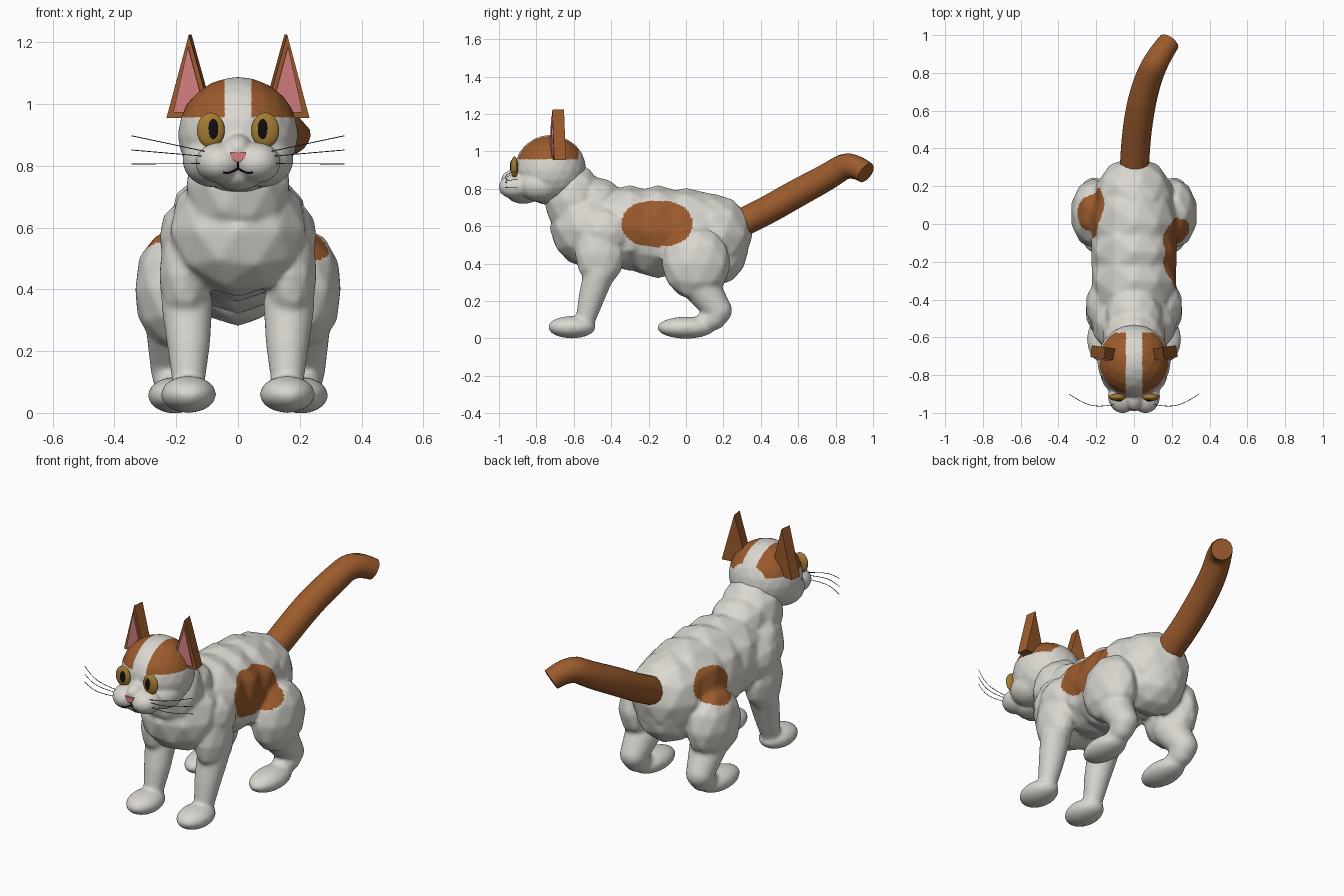
import bpy, bmesh
from math import radians
from mathutils import Matrix, Vector
from mathutils.bvhtree import BVHTree

cube = bpy.data.objects.get("Cube")
if cube:
    bpy.data.objects.remove(cube, do_unlink=True)


def material(name, rgb):
    m = bpy.data.materials.new(name)
    m.use_nodes = True
    m.diffuse_color = (*rgb, 1)
    m.node_tree.nodes["Principled BSDF"].inputs["Base Color"].default_value = (*rgb, 1)
    return m


white = material("white fur", (0.70, 0.68, 0.63))
orange = material("orange fur", (0.33, 0.105, 0.026))
pink = material("pink skin", (0.66, 0.21, 0.21))
gold = material("gold eye", (0.37, 0.20, 0.033))
black = material("black", (0.005, 0.005, 0.005))
grey = material("dark whisker", (0.05, 0.05, 0.05))


def make_object(name, bm, *mats):
    mesh = bpy.data.meshes.new(name)
    bmesh.ops.recalc_face_normals(bm, faces=bm.faces)
    bm.to_mesh(mesh)
    bm.free()
    for m in mats:
        mesh.materials.append(m)
    ob = bpy.data.objects.new(name, mesh)
    bpy.context.collection.objects.link(ob)
    return ob


def blob(bm, centre, radii, detail=2):
    mat = Matrix.Translation(centre) @ Matrix.Diagonal((*radii, 1))
    bmesh.ops.create_icosphere(bm, subdivisions=detail, radius=1, matrix=mat)


def limb(bm, points, steps=6):
    """Chain of balls through (centre, radius) stations."""
    for (a, ra), (b, rb) in zip(points, points[1:]):
        for i in range(steps + 1):
            t = i / steps
            r = ra + (rb - ra) * t
            blob(bm, Vector(a).lerp(Vector(b), t), (r, r, r), 3)


def fuse(ob, voxel, passes, rule):
    """Merge overlapping volumes to one skin and mark the orange faces."""
    bpy.ops.object.select_all(action="DESELECT")
    bpy.context.view_layer.objects.active = ob
    ob.select_set(True)
    remesh = ob.modifiers.new("skin", "REMESH")
    remesh.mode = "VOXEL"
    remesh.voxel_size = voxel
    soften = ob.modifiers.new("soften", "SMOOTH")
    soften.factor, soften.iterations = 0.5, passes
    for mod in ("skin", "soften"):
        bpy.ops.object.modifier_apply(modifier=mod)
    for p in ob.data.polygons:
        p.use_smooth = True
        p.material_index = int(rule(p.center))


def tube(name, points, radius, mat, taper=None, kind="POLY", sides=2):
    cu = bpy.data.curves.new(name, "CURVE")
    cu.dimensions = "3D"
    cu.bevel_depth, cu.bevel_resolution = radius, sides
    cu.use_fill_caps = True
    sp = cu.splines.new(kind)
    sp.points.add(len(points) - 1)
    for i, (q, p) in enumerate(zip(sp.points, points)):
        q.co = (*p, 1)
        q.radius = taper[i] if taper else 1
    if kind == "NURBS":
        sp.order_u, sp.use_endpoint_u, sp.resolution_u = 3, True, 6
    cu.materials.append(mat)
    ob = bpy.data.objects.new(name, cu)
    bpy.context.collection.objects.link(ob)


def plate(name, outline, front, back, mat):
    """Outline in x and z, extruded along y."""
    bm = bmesh.new()
    face = bm.faces.new([bm.verts.new((x, front, z)) for x, z in outline])
    ext = bmesh.ops.extrude_face_region(bm, geom=[face])
    moved = [v for v in ext["geom"] if isinstance(v, bmesh.types.BMVert)]
    bmesh.ops.translate(bm, verts=moved, vec=(0, back - front, 0))
    return make_object(name, bm, mat)


def ball(name, centre, radii, mat):
    bm = bmesh.new()
    blob(bm, centre, radii, 4)
    make_object(name, bm, mat).data.shade_smooth()


SIDES = (("left", 1), ("right", -1))

# Body: neck, nape, chest, barrel, rump, then legs and paws
bm = bmesh.new()
blob(bm, (0, -0.60, 0.74), (0.175, 0.16, 0.20))
blob(bm, (0, -0.49, 0.74), (0.155, 0.16, 0.125))
blob(bm, (0, -0.52, 0.59), (0.23, 0.21, 0.215))
blob(bm, (0, -0.30, 0.59), (0.235, 0.26, 0.23))
blob(bm, (0, -0.15, 0.57), (0.238, 0.26, 0.25))
blob(bm, (0, 0.0, 0.57), (0.235, 0.30, 0.235))
blob(bm, (0, 0.14, 0.555), (0.215, 0.218, 0.222))
blob(bm, (0, 0.16, 0.47), (0.18, 0.175, 0.19))
for _, s in SIDES:
    blob(bm, (s * 0.15, -0.43, 0.57), (0.108, 0.15, 0.13))
    blob(bm, (s * 0.17, -0.46, 0.45), (0.088, 0.135, 0.18))
    limb(bm, [((s * 0.165, -0.465, 0.35), 0.084), ((s * 0.16, -0.505, 0.22), 0.07),
              ((s * 0.16, -0.54, 0.09), 0.052)])
    blob(bm, (s * 0.16, -0.61, 0.06), (0.09, 0.128, 0.06), 3)
    blob(bm, (s * 0.215, 0.055, 0.40), (0.123, 0.187, 0.20))
    limb(bm, [((s * 0.20, 0.08, 0.28), 0.10), ((s * 0.21, 0.172, 0.15), 0.075),
              ((s * 0.21, 0.15, 0.11), 0.066), ((s * 0.205, 0.06, 0.06), 0.05)])
    blob(bm, (s * 0.205, 0.0, 0.057), (0.087, 0.155, 0.059), 3)
body = make_object("body", bm, white, orange)


def flank_patch(c):
    big = c.x > 0.1 and (abs(c.y + 0.155) / 0.187) ** 2.4 + (abs(c.z - 0.613) / 0.122) ** 2.4 < 1
    small = c.x < -0.1 and ((c.y - 0.06) / 0.133) ** 2 + ((c.z - 0.62) / 0.09) ** 2 < 1
    return big or small


fuse(body, 0.01, 9, flank_patch)

# Head: skull, nose bridge, cheeks, muzzle and chin
bm = bmesh.new()
blob(bm, (0, -0.725, 0.90), (0.195, 0.192, 0.188), 3)
blob(bm, (0, -0.91, 0.852), (0.048, 0.078, 0.052), 3)
blob(bm, (0, -0.87, 0.775), (0.085, 0.09, 0.056), 3)
for _, s in SIDES:
    blob(bm, (s * 0.06, -0.912, 0.81), (0.078, 0.09, 0.066), 3)
    blob(bm, (s * 0.08, -0.78, 0.82), (0.10, 0.12, 0.09), 3)
head = make_object("head", bm, white, orange)
fuse(head, 0.008, 4, lambda c: c.z > 0.958 and abs(c.x) > 0.042 and c.y < -0.575)
bpy.context.view_layer.update()
skin = BVHTree.FromObject(head, bpy.context.evaluated_depsgraph_get())


def on_face(x, z):
    hit = skin.ray_cast(Vector((x, -2, z)), Vector((0, 1, 0)))[0]
    return (x, hit.y - 0.002, z)


# Tail
tube("tail", [(0, 0.24, 0.59), (0.005, 0.40, 0.665), (0.03, 0.60, 0.78), (0.07, 0.76, 0.865),
              (0.125, 0.88, 0.945), (0.185, 0.962, 0.885)],
     0.077, orange, (1, 1, 1, 0.95, 0.88, 0.76), "NURBS", 5)

# Ears, eyes, whiskers and mouth on both sides
for side, s in SIDES:
    pivot = Matrix.Translation((s * 0.155, -0.685, 0))
    turn = pivot @ Matrix.Rotation(s * radians(8), 4, "Z") @ pivot.inverted()
    ear = plate(side + "_ear", [(s * 0.155, 1.225), (s * 0.228, 0.955), (s * 0.08, 0.955)],
                -0.715, -0.652, orange)
    inner = plate(side + "_inner_ear", [(s * 0.157, 1.185), (s * 0.205, 0.972), (s * 0.10, 0.972)],
                  -0.722, -0.714, pink)
    for part in (ear, inner):
        part.data.transform(turn)
    ball(side + "_eye", (s * 0.088, -0.917, 0.915), (0.045, 0.020, 0.057), gold)
    ball(side + "_pupil", (s * 0.08, -0.934, 0.919), (0.016, 0.007, 0.032), black)
    for i, (z0, z1) in enumerate(((0.845, 0.897), (0.830, 0.851), (0.807, 0.806))):
        spread = ((0.10, -0.955, 0), (0.18, -0.97, 0.33), (0.27, -0.95, 0.70), (0.344, -0.90, 1))
        tube(f"{side}_whisker_{i + 1}", [(s * x, y, z0 + (z1 - z0) * t) for x, y, t in spread],
             0.0016, grey, None, "NURBS", 1)
    tube(side + "_mouth", [on_face(s * x, z) for x, z in
                           ((0, 0.815), (0, 0.791), (0.014, 0.783), (0.032, 0.776), (0.047, 0.778))],
         0.0035, black)

# Nose
plate("nose", [(-0.027, 0.845), (0.027, 0.845), (0.022, 0.825), (0.008, 0.813),
               (-0.008, 0.813), (-0.022, 0.825)], -0.989, -0.94, pink)
